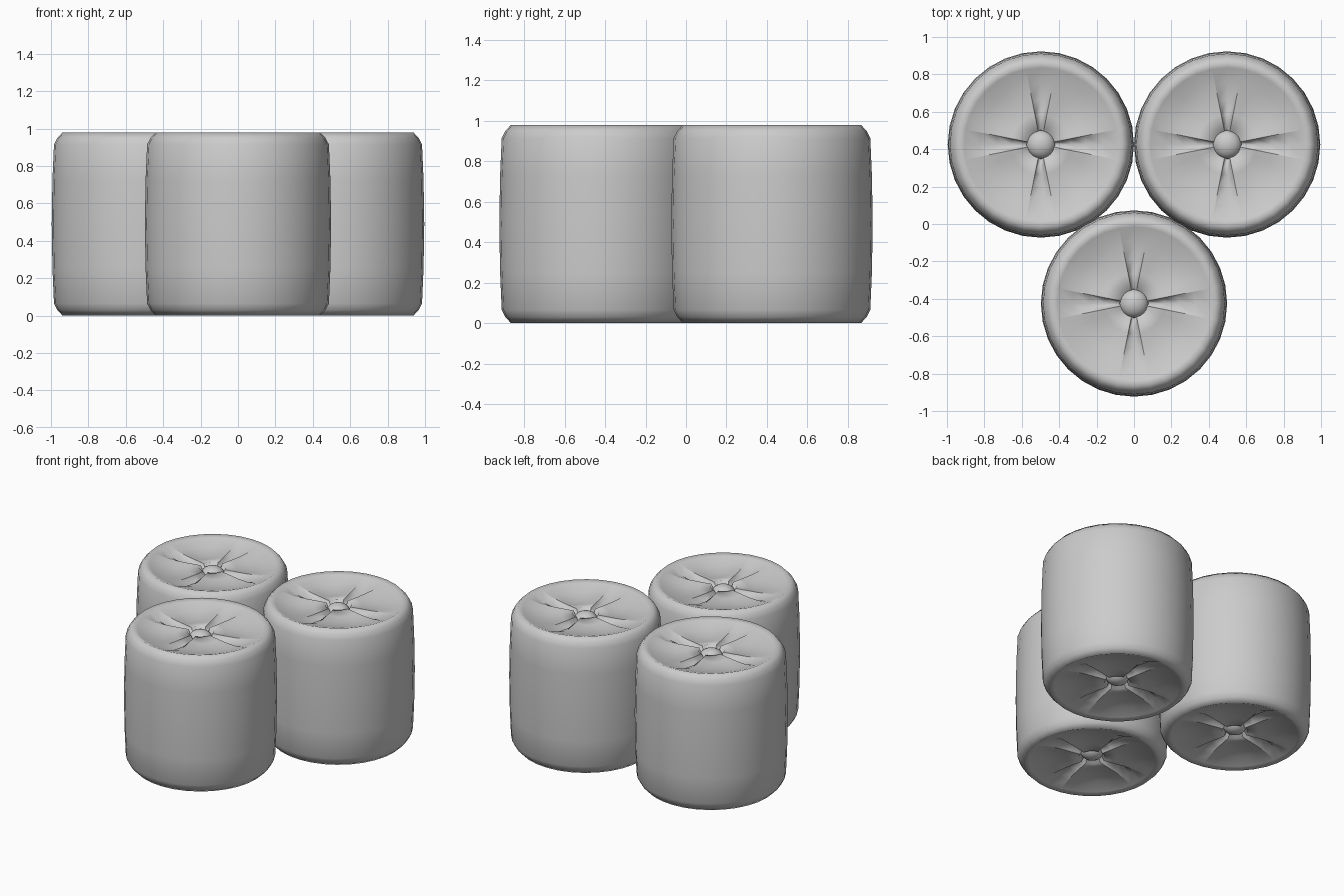
import bpy, bmesh
from math import cos, sin, tau

if "Cube" in bpy.data.objects:
    bpy.data.objects.remove(bpy.data.objects["Cube"])

N, H = 32, 0.98
# side profile (radius, z), bottom to top
SIDE = [(0.44, 0.0), (0.468, 0.03), (0.486, 0.065), (0.494, 0.25), (0.498, 0.49),
        (0.494, 0.73), (0.486, 0.915), (0.468, 0.95), (0.44, 0.98)]
# end cap rings: radius, depth of puffed panel, depth at pleat edge, depth at pleat centre
CAP = [(0.41, 0.012, 0.012, 0.012), (0.33, 0.042, 0.030, 0.050), (0.24, 0.055, 0.036, 0.075),
       (0.16, 0.050, 0.036, 0.095), (0.085, 0.036, 0.036, 0.105), (0.06, 0.10, 0.10, 0.11)]


def depth(row, k):
    """Depth below the rim: four pleats, each two segments wide."""
    r, panel, edge, mid = row
    d = min(k % 8, 8 - k % 8)
    return (mid, edge, (panel + edge) / 2, panel, panel)[d]


def barrel_mesh():
    bm = bmesh.new()

    def ring(r, zf):
        return [bm.verts.new((r * cos(tau * k / N), r * sin(tau * k / N), zf(k))) for k in range(N)]

    rings = [ring(r, lambda k, w=w: depth(w, k)) for w in reversed(CAP) for r in [w[0]]]
    rings += [ring(r, lambda k, z=z: z) for r, z in SIDE]
    rings += [ring(w[0], lambda k, w=w: H - depth(w, k)) for w in CAP]
    for a, b in zip(rings, rings[1:]):
        for k in range(N):
            j = (k + 1) % N
            bm.faces.new((a[k], a[j], b[j], b[k]))
    bm.faces.new(rings[0][::-1])
    bm.faces.new(rings[-1])
    for f in bm.faces:
        f.smooth = True
    # crisp creases along both sides of each pleat
    n = len(CAP)
    spans = list(range(0, n - 1)) + list(range(len(rings) - n, len(rings) - 1))
    for i in spans:
        for k in range(N):
            if k % 8 in (1, 7):
                e = bm.edges.get((rings[i][k], rings[i + 1][k]))
                if e:
                    e.smooth = False
    bmesh.ops.recalc_face_normals(bm, faces=bm.faces)
    me = bpy.data.meshes.new("padded_roll")
    bm.to_mesh(me)
    bm.free()
    return me


def button_mesh():
    bm = bmesh.new()
    bmesh.ops.create_uvsphere(bm, u_segments=24, v_segments=12, radius=0.077)
    bmesh.ops.scale(bm, vec=(1, 1, 0.75), verts=bm.verts)
    for f in bm.faces:
        f.smooth = True
    me = bpy.data.meshes.new("button")
    bm.to_mesh(me)
    bm.free()
    return me


def add(name, me, loc):
    ob = bpy.data.objects.new(name, me)
    ob.location = loc
    bpy.context.collection.objects.link(ob)


roll, button = barrel_mesh(), button_mesh()
# three rolls packed in a triangle, each with a button in both ends
for name, x, y in (("back_left", -0.502, 0.425), ("back_right", 0.502, 0.425), ("front", 0, -0.425)):
    x *= 0.992
    add("roll_" + name, roll, (x, y, 0))
    add("top_button_" + name, button, (x, y, H - 0.085))
    add("bottom_button_" + name, button, (x, y, 0.085))
